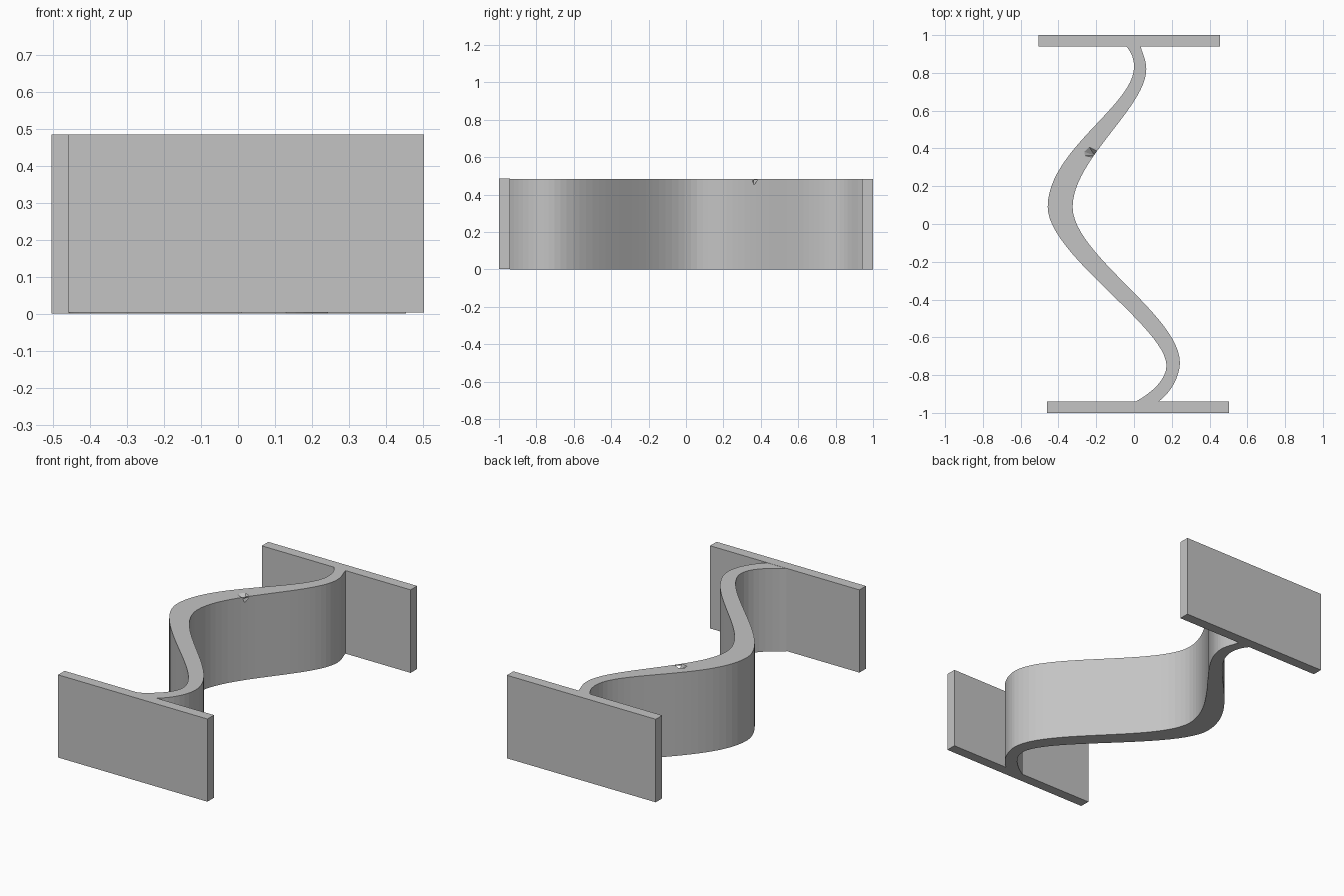
import bpy, bmesh
from mathutils import Vector
from mathutils.geometry import interpolate_bezier

if "Cube" in bpy.data.objects:
    bpy.data.objects.remove(bpy.data.objects["Cube"])

HEIGHT = 0.484
grey = bpy.data.materials.new("plain grey")
grey.diffuse_color = (0.55, 0.55, 0.55, 1)
grey.use_nodes = True
grey.node_tree.nodes["Principled BSDF"].inputs["Base Color"].default_value = grey.diffuse_color


def finish(name, bm):
    bmesh.ops.recalc_face_normals(bm, faces=bm.faces)
    mesh = bpy.data.meshes.new(name)
    bm.to_mesh(mesh)
    bm.free()
    mesh.materials.append(grey)
    obj = bpy.data.objects.new(name, mesh)
    bpy.context.collection.objects.link(obj)
    return obj


def plate(name, x0, x1, y0, y1, z0, z1):
    bm = bmesh.new()
    bmesh.ops.create_cube(bm, size=1)
    for v in bm.verts:
        v.co = (x1 if v.co.x > 0 else x0,
                y1 if v.co.y > 0 else y0,
                z1 if v.co.z > 0 else z0)
    return finish(name, bm)


def edge_curve(points):
    """Chain of cubic curves: anchor, handle, handle, anchor, ..."""
    pts = [Vector((x, y, 0)) for x, y in points]
    out = [pts[0]]
    for i, steps in zip(range(0, len(pts) - 1, 3), (9, 25, 25, 7)):
        out += interpolate_bezier(*pts[i:i + 4], steps)[1:]
    return out


# End plates
plate("front_plate", -0.46, 0.503, -1.0, -0.94, 0.003, HEIGHT + 0.001)
plate("back_plate", -0.505, 0.455, 0.94, 1.0, 0.0, HEIGHT)

# S-shaped wall between the plates
left = edge_curve([(0.01, -0.94), (0.10, -0.89), (0.172, -0.82), (0.172, -0.75),
                   (0.172, -0.55), (-0.457, -0.16), (-0.457, 0.09),
                   (-0.457, 0.39), (0.0, 0.63), (0.0, 0.83),
                   (0.0, 0.88), (-0.015, 0.91), (-0.04, 0.94)])
right = edge_curve([(0.13, -0.94), (0.20, -0.89), (0.243, -0.80), (0.243, -0.735),
                    (0.243, -0.485), (-0.325, -0.16), (-0.325, 0.09),
                    (-0.325, 0.34), (0.065, 0.62), (0.065, 0.82),
                    (0.065, 0.87), (0.045, 0.90), (0.035, 0.94)])
bm = bmesh.new()
up = Vector((0, 0, HEIGHT))
rings = [[bm.verts.new(p) for p in (a, b, b + up, a + up)]
         for a, b in zip(left, right)]
for r, s in zip(rings, rings[1:]):
    for k in range(4):
        n = (k + 1) % 4
        bm.faces.new((r[k], r[n], s[n], s[k]))
bm.faces.new(rings[0])
bm.faces.new(rings[-1])
wall = finish("curved_wall", bm)

# Small chip cut from the top of the wall
bm = bmesh.new()
rim = [bm.verts.new((x, y, HEIGHT + 0.004)) for x, y in
       ((-0.27, 0.385), (-0.24, 0.412), (-0.195, 0.39), (-0.222, 0.352), (-0.266, 0.362))]
tip = bm.verts.new((-0.208, 0.362, HEIGHT - 0.034))
bm.faces.new(rim)
for i in range(5):
    bm.faces.new((rim[i], rim[(i + 1) % 5], tip))
cutter = finish("chip_cutter", bm)
cutter.hide_render = True
cutter.display_type = 'WIRE'
cut = wall.modifiers.new("chip", 'BOOLEAN')
cut.operation = 'DIFFERENCE'
cut.solver = 'EXACT'
cut.object = cutter
